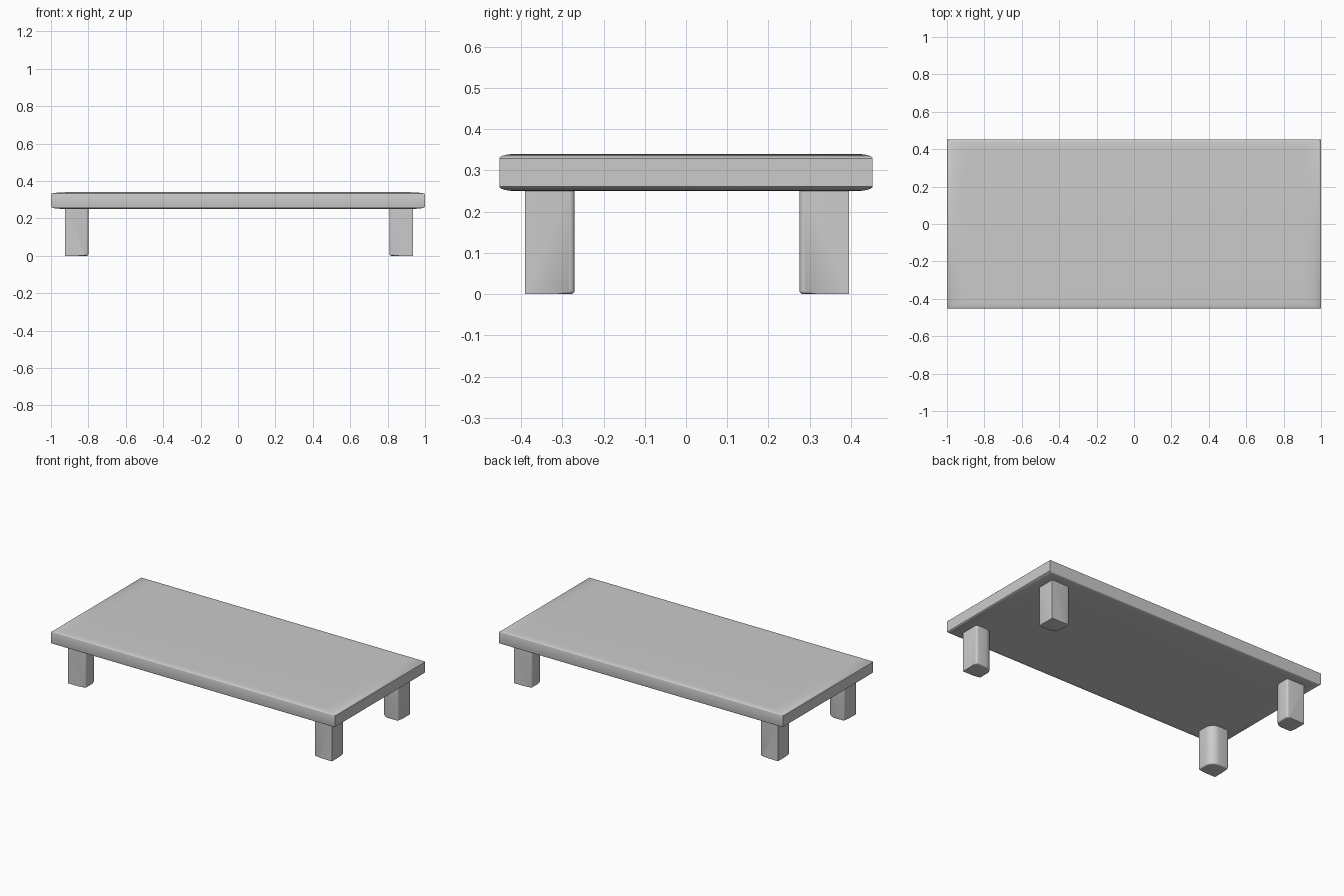
import bpy, bmesh
from math import sin, cos, pi, radians
from mathutils import Vector

default = bpy.data.objects.get("Cube")
if default:
    bpy.data.objects.remove(default, do_unlink=True)


def make_object(name, bm):
    bmesh.ops.recalc_face_normals(bm, faces=bm.faces[:])
    mesh = bpy.data.meshes.new(name)
    bm.to_mesh(mesh)
    bm.free()
    obj = bpy.data.objects.new(name, mesh)
    bpy.context.collection.objects.link(obj)
    bpy.ops.object.select_all(action='DESELECT')
    obj.select_set(True)
    bpy.context.view_layer.objects.active = obj
    bpy.ops.object.shade_smooth_by_angle(angle=radians(35))
    return obj


def soft_slab(name, size, softness, centre):
    """Box whose top and bottom rims are rounded, with a reach per axis."""
    bm = bmesh.new()
    bmesh.ops.create_cube(bm, size=1)
    bmesh.ops.scale(bm, verts=bm.verts[:],
                    vec=[s / r for s, r in zip(size, softness)])
    rims = [e for e in bm.edges
            if abs(e.verts[0].co.z - e.verts[1].co.z) < 0.001]
    bmesh.ops.bevel(bm, geom=rims, offset=1, segments=6, profile=0.5,
                    affect='EDGES', clamp_overlap=True)
    bmesh.ops.scale(bm, verts=bm.verts[:], vec=softness)
    bmesh.ops.translate(bm, verts=bm.verts[:], vec=centre)
    return make_object(name, bm)


def arc(cx, cy, radius, start, steps):
    return [(cx + radius * cos(start + pi / 2 * i / steps),
             cy + radius * sin(start + pi / 2 * i / steps))
            for i in range(steps + 1)]


def leg(name, sx, sy):
    """Post with square outer sides and a broad round on its inner corner."""
    hx, hy, height = 0.0625, 0.06, 0.25
    big, small = 0.055, 0.012
    # Plan outline with the inner corner towards +x, +y
    outline = [(-hx, -hy)]
    outline += arc(hx - small, -hy + small, small, -pi / 2, 4)
    outline += arc(hx - big, hy - big, big, 0, 10)
    outline += arc(-hx + small, hy - small, small, pi / 2, 4)
    bm = bmesh.new()
    base = bm.faces.new([bm.verts.new((x, y, 0)) for x, y in outline])
    up = bmesh.ops.extrude_face_region(bm, geom=[base], use_keep_orig=True)
    top = [v for v in up["geom"] if isinstance(v, bmesh.types.BMVert)]
    bmesh.ops.translate(bm, verts=top, vec=(0, 0, height))
    bmesh.ops.recalc_face_normals(bm, faces=bm.faces[:])
    # Soften the foot on the inner sides only
    foot = [e for e in bm.edges
            if all(v.co.z < 0.001 for v in e.verts)
            and all((v.co - Vector((-hx, -hy, 0))).length > 0.001 for v in e.verts)]
    bmesh.ops.bevel(bm, geom=foot, offset=0.009, segments=4, profile=0.5,
                    affect='EDGES', clamp_overlap=True)
    # Turn the inner corner towards the middle of the table
    for v in bm.verts:
        v.co.x = 0.005 + sx * 0.8675 - sx * v.co.x
        v.co.y = 0.0025 + sy * 0.3325 - sy * v.co.y
    return make_object(name, bm)


# Table top
soft_slab("table_top", (2, 0.905, 0.09), (0.09, 0.04, 0.011), (0, 0, 0.295))

# Four legs
for sy, end in ((-1, "front"), (1, "back")):
    for sx, side in ((1, "left"), (-1, "right")):
        leg(f"{end}_{side}_leg", sx, sy)
